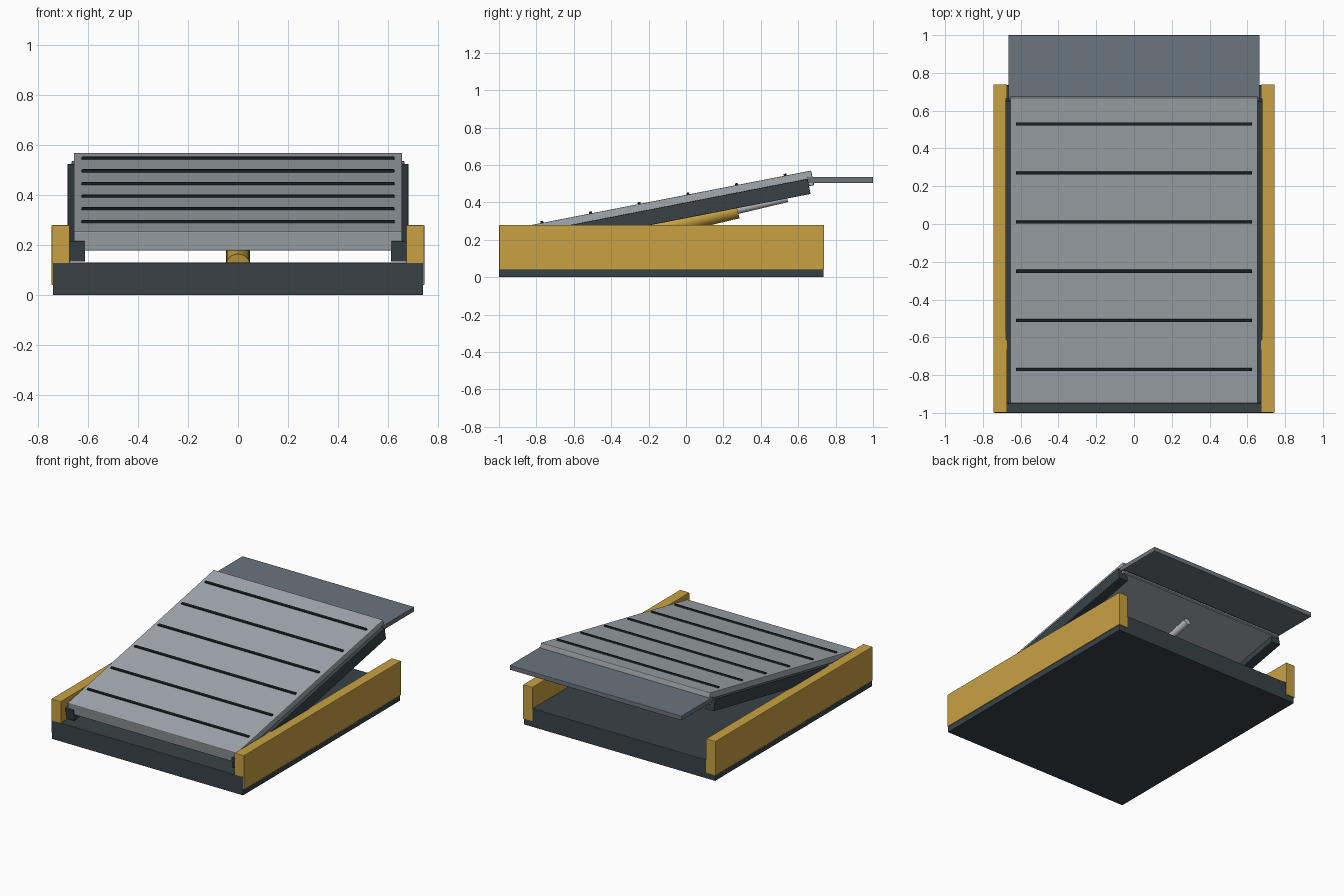
import bpy
from math import radians
from mathutils import Matrix, Vector

cube = bpy.data.objects.get("Cube")
if cube:
    bpy.data.objects.remove(cube, do_unlink=True)


def material(name, r, g, b):
    m = bpy.data.materials.new(name)
    m.use_nodes = True
    m.diffuse_color = (r, g, b, 1)
    m.node_tree.nodes["Principled BSDF"].inputs["Base Color"].default_value = (r, g, b, 1)
    return m


gold = material("ochre yellow", 0.58, 0.36, 0.055)
plate_grey = material("plate grey", 0.36, 0.40, 0.43)
flap_grey = material("flap grey", 0.147, 0.178, 0.21)
charcoal = material("charcoal", 0.04, 0.055, 0.064)
black = material("near black", 0.012, 0.02, 0.024)
silver = material("silver", 0.5, 0.52, 0.54)


def finish(name, mat, bevel):
    ob = bpy.context.object
    ob.name = name
    ob.data.materials.append(mat)
    if bevel:
        mod = ob.modifiers.new("Edge bevel", 'BEVEL')
        mod.width = bevel
        mod.segments = 2
    return ob


def box(name, mat, centre, size, tilt=0.0, bevel=0.0):
    bpy.ops.mesh.primitive_cube_add(size=1, location=centre, rotation=(tilt, 0, 0))
    ob = bpy.context.object
    ob.data.transform(Matrix.Diagonal((*size, 1)))
    return finish(name, mat, bevel)


def rod(name, mat, start, end, radius, bevel=0.0):
    a, b = Vector(start), Vector(end)
    d = b - a
    bpy.ops.mesh.primitive_cylinder_add(
        vertices=24, radius=radius, depth=d.length, location=(a + b) / 2,
        rotation=d.to_track_quat('Z', 'Y').to_euler())
    bpy.ops.object.shade_smooth_by_angle()
    return finish(name, mat, bevel)


tilt = radians(11)
deck_centre = Vector((0, -0.133, 0.3735))
slope = Matrix.Rotation(tilt, 3, 'X')

# Pit base and side rails
box("base", charcoal, (0, -0.1325, 0.065), (1.48, 1.735, 0.13), bevel=0.003)
for side, label in ((1, "left"), (-1, "right")):
    box(label + "_rail", gold, (side * 0.7085, -0.13, 0.16), (0.073, 1.738, 0.24), bevel=0.004)
    # Beams carrying the tilted deck
    box(label + "_beam", charcoal, (side * 0.646, -0.142, 0.33), (0.07, 1.63, 0.082), tilt, 0.003)

# Tilted deck with grip bars
box("deck", plate_grey, deck_centre, (1.312, 1.65, 0.08), tilt, 0.005)
for i in range(6):
    spot = deck_centre + slope @ Vector((0, -0.641 + i * 0.265, 0.042))
    box(f"grip_bar_{i + 1}", black, spot, (1.25, 0.016, 0.016), tilt, 0.003)

# Hinged lip at the back
rod("hinge_pin", charcoal, (-0.655, 0.665, 0.508), (0.655, 0.665, 0.508), 0.02)
box("lip", flap_grey, (0, 0.825, 0.52), (1.33, 0.35, 0.032), bevel=0.003)

# Lifting cylinder below the deck
rod("lift_cylinder", gold, (0, -0.74, 0.118), (0, 0.275, 0.362), 0.048)
rod("lift_piston", silver, (0, 0.27, 0.361), (0, 0.54, 0.425), 0.024)
